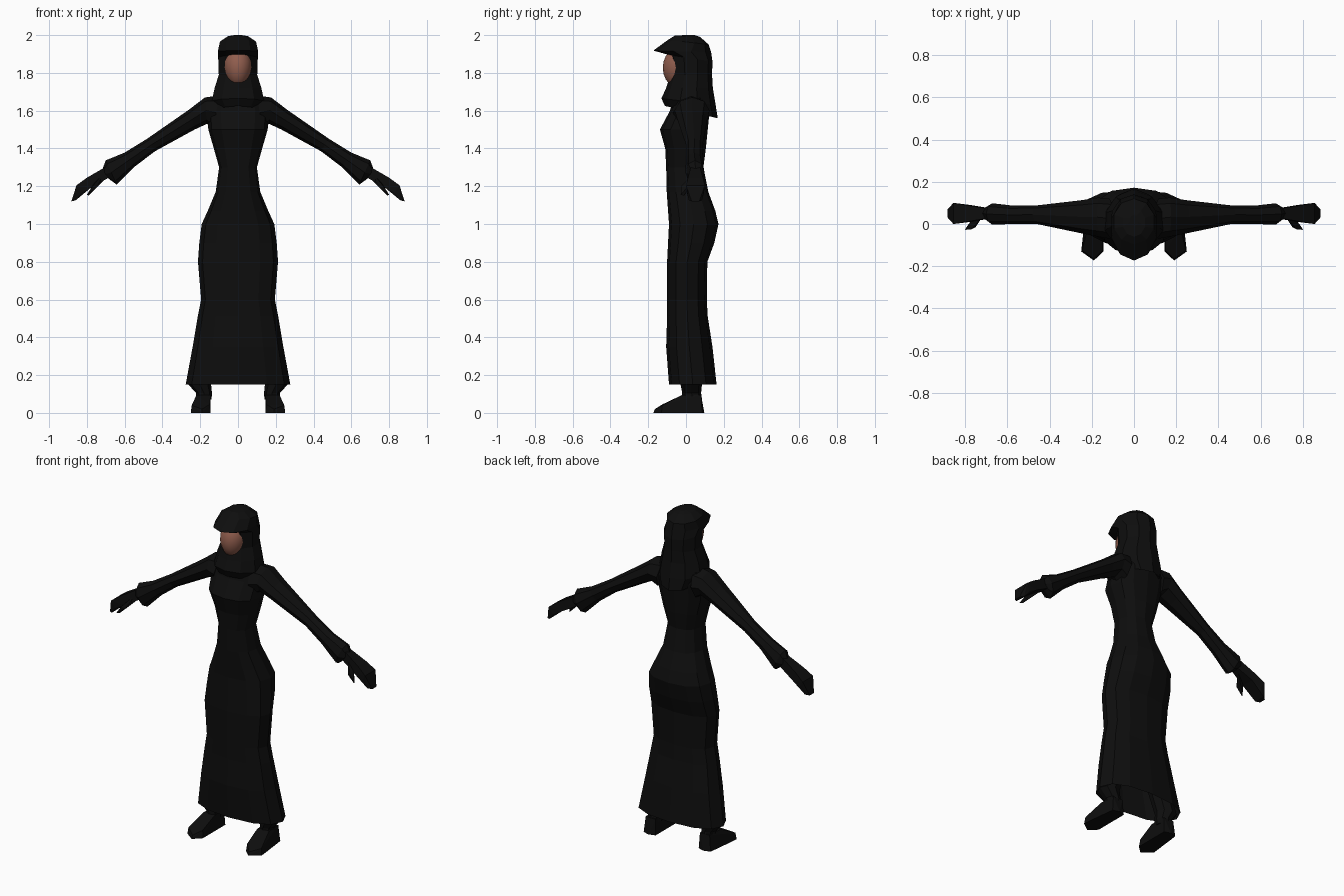
import bpy, bmesh, math
from mathutils import Vector


def material(name, rgb):
    m = bpy.data.materials.new(name)
    m.diffuse_color = (*rgb, 1)
    return m


BLACK = material("black cloth", (0.0042, 0.0042, 0.0042))
SKIN = material("skin", (0.28, 0.11, 0.075))


def finish(name, bm, mat, smooth=False):
    bmesh.ops.recalc_face_normals(bm, faces=bm.faces[:])
    for f in bm.faces:
        f.smooth = smooth
    me = bpy.data.meshes.new(name)
    bm.to_mesh(me)
    bm.free()
    me.materials.append(mat)
    ob = bpy.data.objects.new(name, me)
    bpy.context.collection.objects.link(ob)
    return ob


def loft(name, rings, n, mat, power=1.0, cap_start=True, cap_end=True):
    """Skin between rings, each given as centre and two half axes."""
    bm = bmesh.new()
    loops = []
    for c, a, b in rings:
        loop = []
        for i in range(n):
            t = 2 * math.pi * i / n
            u, v = math.sin(t), -math.cos(t)
            u = math.copysign(abs(u) ** power, u)
            v = math.copysign(abs(v) ** power, v)
            loop.append(bm.verts.new(Vector(c) + Vector(a) * u + Vector(b) * v))
        loops.append(loop)
    for lo, hi in zip(loops, loops[1:]):
        for i in range(n):
            j = (i + 1) % n
            bm.faces.new((lo[i], lo[j], hi[j], hi[i]))
    if cap_start:
        bm.faces.new(loops[0])
    if cap_end:
        bm.faces.new(loops[-1])
    return finish(name, bm, mat)


def upright(z_front, z_back, half, y_front, y_back, x=0):
    """Horizontal (optionally tilted) ring."""
    return ((x, (y_front + y_back) / 2, (z_front + z_back) / 2), (half, 0, 0),
            (0, (y_back - y_front) / 2, (z_back - z_front) / 2))


def hull(name, points, side, mat):
    bm = bmesh.new()
    for x, y, z in points:
        bm.verts.new((x * side, y, z))
    bmesh.ops.convex_hull(bm, input=bm.verts[:])
    return finish(name, bm, mat)


# Robe: open hem, hips, waist, bust, shoulders, neck
robe = [(0.15, 0.277, -0.09, 0.162), (0.35, 0.24, -0.105, 0.14),
        (0.51, 0.213, -0.10, 0.115), (0.6, 0.195, -0.10, 0.11),
        (0.8, 0.212, -0.10, 0.113), (0.9, 0.205, -0.095, 0.15),
        (1.0, 0.192, -0.09, 0.172), (1.07, 0.16, -0.095, 0.155),
        (1.17, 0.118, -0.102, 0.118), (1.3, 0.10, -0.105, 0.092),
        (1.4, 0.128, -0.11, 0.105), (1.5, 0.157, -0.138, 0.115),
        (1.6, 0.165, -0.085, 0.125), (1.665, 0.14, -0.065, 0.115),
        (1.72, 0.06, -0.06, 0.07)]
loft("robe", [upright(z, z, h, f, b) for z, h, f, b in robe], 12, BLACK,
     power=0.85, cap_start=False)

# Hood: draped lower edge, face opening, pointed brim, crown
hood = [(1.64, 1.63, 0.07, -0.06, 0.10), (1.625, 1.56, 0.115, -0.112, 0.168),
        (1.665, 1.63, 0.145, -0.13, 0.157), (1.72, 1.72, 0.13, -0.105, 0.142),
        (1.79, 1.79, 0.107, -0.082, 0.138), (1.895, 1.86, 0.11, -0.09, 0.14),
        (1.918, 1.91, 0.112, -0.173, 0.133), (1.975, 1.95, 0.10, -0.095, 0.12),
        (1.997, 1.99, 0.055, -0.06, 0.075), (2.0, 2.0, 0.02, -0.01, 0.045)]
loft("hood", [upright(*r) for r in hood], 10, BLACK)

# Face
bm = bmesh.new()
bmesh.ops.create_uvsphere(bm, u_segments=16, v_segments=10, radius=1)
for v in bm.verts:
    x, y, z = v.co
    taper = 1 + 0.12 * z
    v.co = (x * 0.073 * taper, -0.04 + y * 0.083, 1.827 + z * 0.105)
finish("face", bm, SKIN, smooth=True)

for side, label in ((1, "left"), (-1, "right")):
    # Sleeve: top and bottom profile points (x, z) with the depth range in y
    sleeve = [(0.10, 1.68, 0.13, 1.50, -0.07, 0.12),
              (0.175, 1.67, 0.165, 1.53, -0.06, 0.125),
              (0.26, 1.605, 0.23, 1.50, -0.045, 0.113),
              (0.48, 1.452, 0.44, 1.385, 0.0, 0.088),
              (0.60, 1.378, 0.545, 1.305, 0.0, 0.087),
              (0.70, 1.337, 0.642, 1.208, -0.003, 0.098),
              (0.718, 1.29, 0.685, 1.24, 0.02, 0.08)]
    rings = []
    for xt, zt, xb, zb, y0, y1 in sleeve:
        rings.append(((side * (xt + xb) / 2, (y0 + y1) / 2, (zt + zb) / 2),
                      (side * (xt - xb) / 2, 0, (zt - zb) / 2),
                      (0, (y1 - y0) / 2, 0)))
    loft(label + "_sleeve", rings, 8, BLACK)

    # Hand: palm, fingers, thumb
    knuckles = [(0.80, y, 1.245) for y in (0.01, 0.09)] + \
               [(0.775, y, 1.195) for y in (0.01, 0.09)]
    hull(label + "_palm", knuckles + [(0.705, y, 1.30) for y in (0.025, 0.075)] +
         [(0.685, y, 1.245) for y in (0.025, 0.075)], side, BLACK)
    hull(label + "_fingers", knuckles +
         [(0.855, y, 1.205) for y in (0.0, 0.10)] +
         [(0.83, y, 1.165) for y in (0.005, 0.095)] +
         [(0.882, y, 1.12) for y in (0.03, 0.07)] +
         [(0.86, y, 1.125) for y in (0.015, 0.085)], side, BLACK)
    hull(label + "_thumb", [(0.72, 0.03, 1.26), (0.71, 0.05, 1.23), (0.76, 0.03, 1.22),
                            (0.77, -0.025, 1.20), (0.75, -0.015, 1.19),
                            (0.80, -0.028, 1.155), (0.79, -0.01, 1.15)], side, BLACK)

    # Leg under the hem, flaring out to meet the skirt
    leg = [(0.07, 0.04, -0.02, 0.085, 0.18), (0.105, 0.042, -0.02, 0.08, 0.18),
           (0.155, 0.062, -0.03, 0.085, 0.205), (0.4, 0.065, -0.05, 0.08, 0.13)]
    loft(label + "_leg", [upright(z, z, h, f, b, side * x) for z, h, f, b, x in leg],
         8, BLACK)

    # Shoe: sole outline, toe cap and instep
    sole = [(0.19, -0.173), (0.145, -0.13), (0.25, -0.13), (0.24, -0.04),
            (0.145, -0.03), (0.145, 0.085), (0.225, 0.085), (0.185, 0.097)]
    hull(label + "_shoe", [(x, y, 0) for x, y in sole] +
         [(0.19, -0.165, 0.02), (0.15, -0.125, 0.045), (0.245, -0.125, 0.04),
          (0.145, -0.02, 0.095), (0.22, -0.02, 0.095),
          (0.15, 0.08, 0.095), (0.215, 0.08, 0.095)], side, BLACK)
